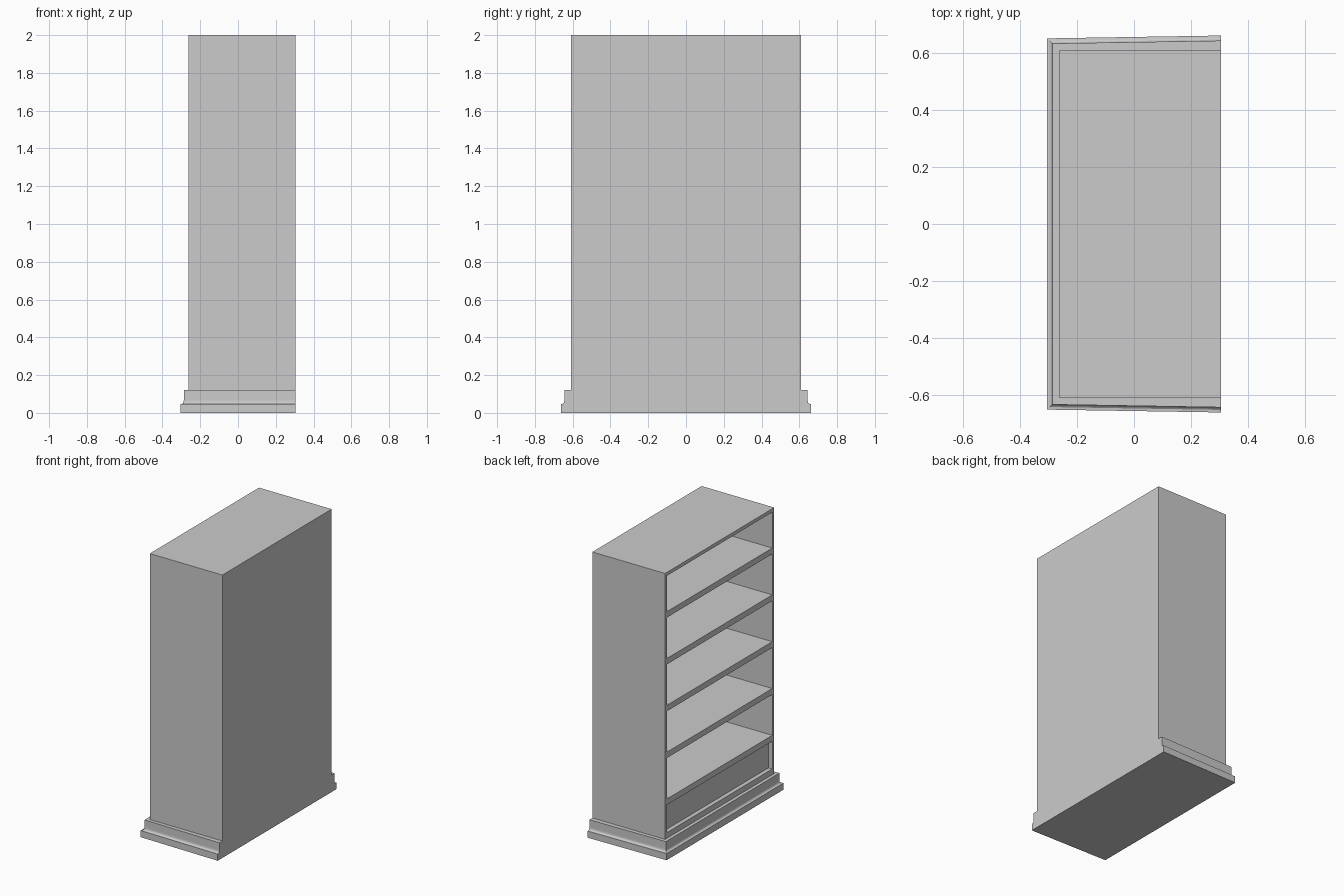
import bpy, bmesh

if "Cube" in bpy.data.objects:
    bpy.data.objects.remove(bpy.data.objects["Cube"])

FRONT, BACK, HALF_W, TOP = -0.263, 0.305, 0.61, 2.0
PANEL = 0.022      # side and back panel thickness
PLINTH_TOP = 0.12


def link(name, bm):
    bmesh.ops.recalc_face_normals(bm, faces=bm.faces)
    mesh = bpy.data.meshes.new(name)
    bm.to_mesh(mesh)
    bm.free()
    obj = bpy.data.objects.new(name, mesh)
    bpy.context.collection.objects.link(obj)
    return obj


def box(name, x0, x1, y0, y1, z0, z1):
    bm = bmesh.new()
    bmesh.ops.create_cube(bm, size=1)
    for v in bm.verts:
        v.co = ((x0 + x1) / 2 + v.co.x * (x1 - x0),
                (y0 + y1) / 2 + v.co.y * (y1 - y0),
                (z0 + z1) / 2 + v.co.z * (z1 - z0))
    return link(name, bm)


inner = HALF_W - PANEL
inside_back = BACK - PANEL

# Carcass: sides, back, top and bottom boards
for side, name in ((-1, "side_panel_a"), (1, "side_panel_b")):
    y0, y1 = sorted((side * inner, side * HALF_W))
    box(name, FRONT, BACK, y0, y1, PLINTH_TOP, TOP)
box("back_panel", inside_back, BACK, -inner, inner, PLINTH_TOP, TOP)
box("top_board", FRONT, inside_back, -inner, inner, TOP - 0.025, TOP)
box("bottom_board", FRONT, inside_back, -inner, inner, PLINTH_TOP, 0.16)

# Five evenly spaced shelves
for i in range(5):
    z = 1.722 - 0.331 * i
    box(f"shelf_{i + 1}", FRONT, inside_back, -inner, inner, z - 0.042, z)

# Recessed panel closing the lowest bay
box("recessed_panel", FRONT + 0.03, FRONT + 0.05, -inner, inner, 0.16, 0.357)

# Moulded plinth on three sides, flush at the back and slightly flared there
profile = [(0.042, 0.0), (0.042, 0.047), (0.033, 0.048), (0.028, 0.052),
           (0.025, 0.058), (0.024, 0.068), (0.024, PLINTH_TOP)]
bm = bmesh.new()
rings = []
for out, z in profile:
    yf, yb = HALF_W + out, HALF_W + out + 0.01
    rings.append([bm.verts.new(p) for p in (
        (FRONT - out, -yf, z), (BACK, -yb, z), (BACK, yb, z), (FRONT - out, yf, z))])
for lower, upper in zip(rings, rings[1:]):
    for i in range(4):
        j = (i + 1) % 4
        bm.faces.new((lower[i], lower[j], upper[j], upper[i]))
bm.faces.new(rings[0][::-1])
bm.faces.new(rings[-1])
link("plinth_moulding", bm)
